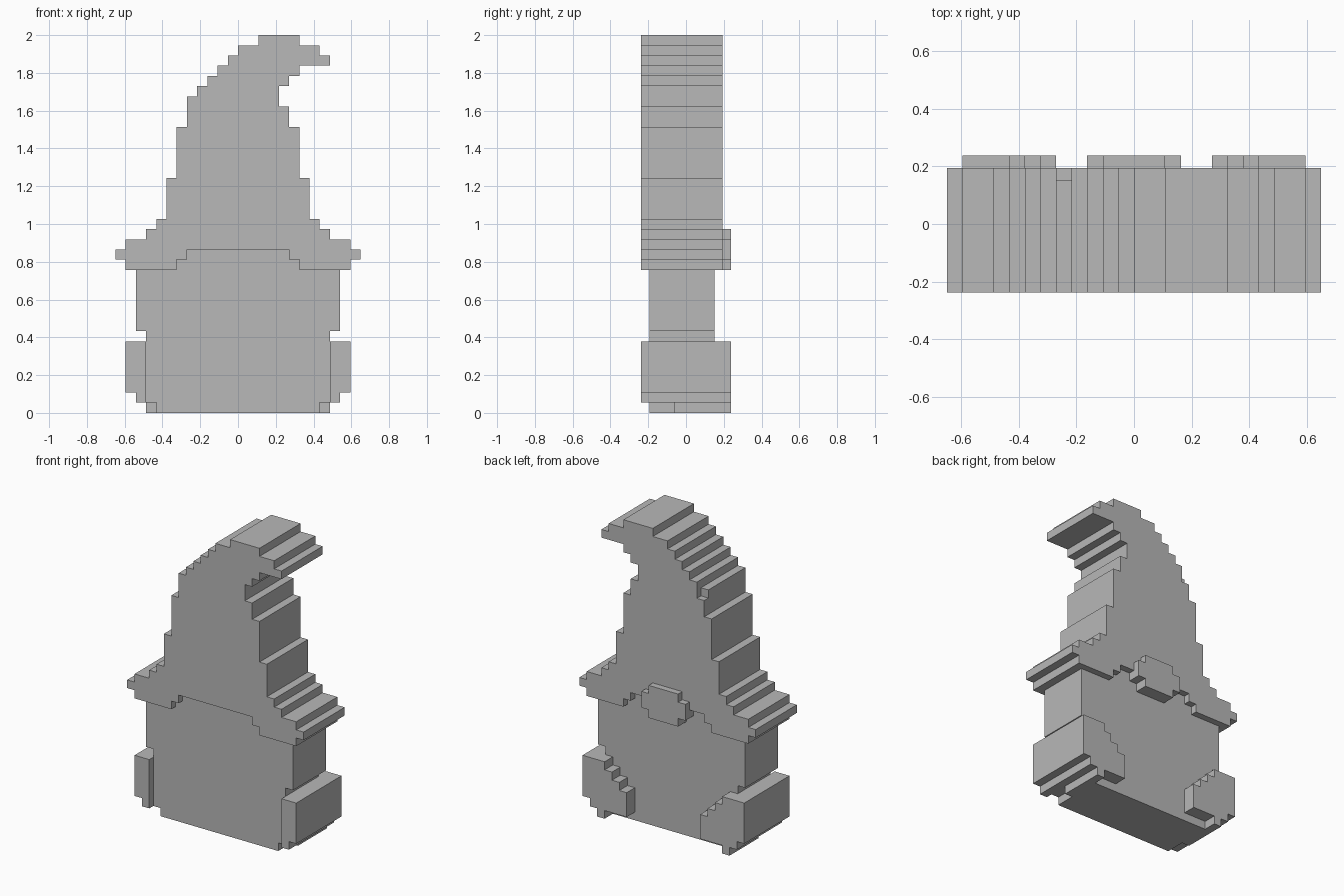
import bpy, bmesh

cube = bpy.data.objects.get("Cube")
if cube:
    bpy.data.objects.remove(cube, do_unlink=True)

U = 2 / 37        # block size in x and z
D = 0.0432        # block depth in y
LAYERS = 11

grey = bpy.data.materials.new("plain_grey")
grey.use_nodes = True
GREY = (0.48, 0.48, 0.48, 1)
grey.diffuse_color = GREY
grey.node_tree.nodes["Principled BSDF"].inputs["Base Color"].default_value = GREY


def slab(name, rows, z, front, back, notch=(), side=1):
    """Stepped outline from (height, left, right) rows, extruded in depth.
    notch adds outline points along the bottom, from left to right."""
    left, right = [], []
    for height, x0, x1 in rows:
        left += [(x0, z), (x0, z + height)]
        right += [(x1, z), (x1, z + height)]
        z += height
    outline = left[:1] + list(notch) + right + left[:0:-1]
    bm = bmesh.new()
    verts = [bm.verts.new((side * x * U, (front - LAYERS / 2) * D, h * U))
             for x, h in outline]
    face = bm.faces.new(verts)
    made = bmesh.ops.extrude_face_region(bm, geom=[face])["geom"]
    bmesh.ops.translate(bm, vec=(0, (back - front) * D, 0),
                        verts=[v for v in made if isinstance(v, bmesh.types.BMVert)])
    bmesh.ops.recalc_face_normals(bm, faces=bm.faces)
    mesh = bpy.data.meshes.new(name)
    bm.to_mesh(mesh)
    bm.free()
    mesh.materials.append(grey)
    obj = bpy.data.objects.new(name, mesh)
    bpy.context.collection.objects.link(obj)
    return obj


# Body, narrowing at the base and where it meets the hat
slab("body", [(1, -8, 8), (7, -9, 9), (6, -10, 10), (1, -6, 6), (1, -5, 5)], 0, 1, 9)

# Hat with brim, curled tip and an arched opening over the face
hat = slab("hat", [
    (1, -11, 11), (1, -12, 12), (1, -11, 11), (1, -9, 9), (1, -8, 8),
    (4, -7, 7), (5, -6, 6), (2, -5, 5), (1, -5, 4), (1, -4, 4), (1, -3, 5),
    (1, -2, 6), (1, -1, 9), (1, 0, 8), (1, 2, 6)], 14, 0, 10,
    notch=[(-6, 14), (-6, 15), (-5, 15), (-5, 16), (5, 16), (5, 15), (6, 15), (6, 14)])

# Small nick in the rear edge of the hat
nick = slab("nick_cutter", [(2, -6, -4)], 30, 9, 12)
nick.hide_render = True
cut = hat.modifiers.new("nick", 'BOOLEAN')
cut.operation = 'DIFFERENCE'
cut.solver = 'EXACT'
cut.object = nick
bpy.context.view_layer.objects.active = hat
bpy.ops.object.modifier_apply(modifier=cut.name)
bpy.data.objects.remove(nick, do_unlink=True)

# Rounded knob at the back of the brim
slab("back_knob", [(1, -2, 2), (2, -3, 3), (1, -2, 2)], 14, 9, 11)

# Side pads with stepped rear flaps and feet
for label, side in (("left", 1), ("right", -1)):
    slab(label + "_pad", [(1, 9, 10), (5, 9, 11)], 1, 0, 11, side=side)
    slab(label + "_rear_flap", [(3, 5, 9), (1, 6, 9), (1, 7, 9), (1, 8, 9)],
         1, 9, 11, side=side)
    slab(label + "_foot", [(1, 8, 9)], 0, 4, 11, side=side)
